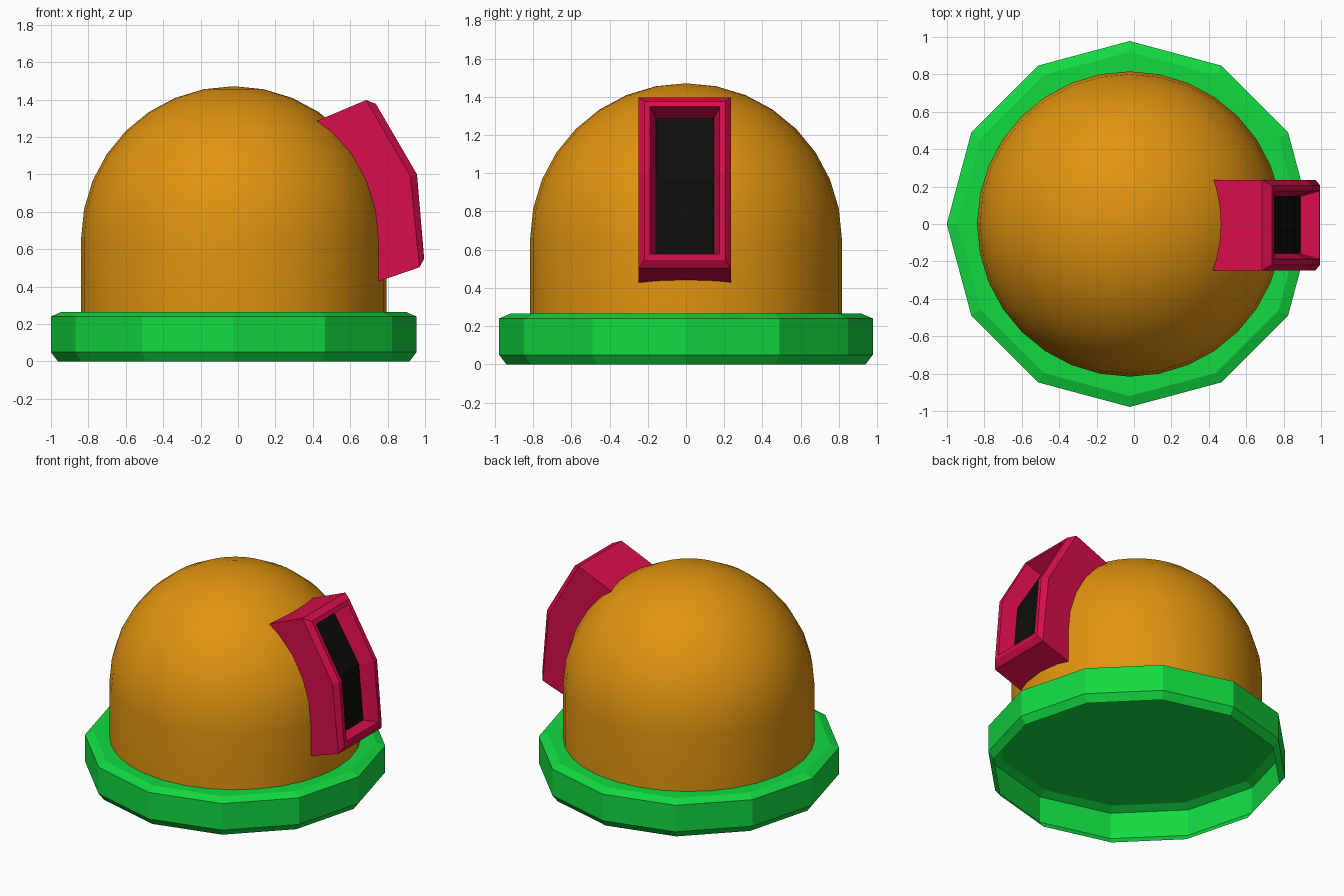
import bpy, bmesh, math

if "Cube" in bpy.data.objects:
    bpy.data.objects.remove(bpy.data.objects["Cube"])

CX = -0.023  # axis of the round body


def material(name, rgb):
    m = bpy.data.materials.new(name)
    m.diffuse_color = (*rgb, 1)
    m.use_nodes = True
    m.node_tree.nodes["Principled BSDF"].inputs["Base Color"].default_value = m.diffuse_color
    return m


green = material("green", (0.006, 0.70, 0.052))
orange = material("orange", (0.75, 0.295, 0.005))
red = material("red", (0.68, 0.004, 0.068))
black = material("black", (0.004, 0.004, 0.004))


def loft(name, rings, mats, caps=(), smooth=False):
    """Join equal-length counterclockwise rings; caps index the last ring."""
    bm = bmesh.new()
    loops = [[bm.verts.new(p) for p in ring] for ring in rings]
    n = len(loops[0])
    for a, b in zip(loops, loops[1:]):
        for i in range(n):
            j = (i + 1) % n
            bm.faces.new((a[i], a[j], b[j], b[i]))
    for cap in caps:
        f = bm.faces.new([loops[-1][i] for i in cap])
        f.material_index = len(mats) - 1
    bmesh.ops.remove_doubles(bm, verts=bm.verts[:], dist=1e-5)
    for f in bm.faces:
        f.smooth = smooth
    me = bpy.data.meshes.new(name)
    bm.to_mesh(me)
    bm.free()
    for m in mats:
        me.materials.append(m)
    ob = bpy.data.objects.new(name, me)
    bpy.context.collection.objects.link(ob)
    return ob


def circle(r, z, n):
    return [(CX + r * math.cos(2 * math.pi * i / n),
             r * math.sin(2 * math.pi * i / n), z) for i in range(n)]


# Twelve-sided bevelled base, open underneath
base = [(0.94, 0), (0.978, 0.05), (0.978, 0.24), (0.92, 0.265)]
loft("base", [circle(r, z, 12) for r, z in base], [green], [range(12)])

# Smooth dome: short cylinder topped by a hemisphere
R, ZC = 0.816, 0.655
dome = [(R, 0.265)] + [(R * math.cos(t), ZC + R * math.sin(t))
                       for t in (math.pi / 16 * k for k in range(9))]
loft("dome", [circle(r, z, 32) for r, z in dome], [orange], smooth=True)


# Bent window hood: back, outer edge, bevel, opening, recessed pane
def bent(w, pts):
    y0 = -0.006
    return ([(x, y0 - w, z) for x, z in pts]
            + [(x, y0 + w, z) for x, z in reversed(pts)])


hood = [
    bent(0.242, [(0.36, 1.26), (0.60, 0.90), (0.70, 0.41)]),
    bent(0.242, [(0.685, 1.397), (0.922, 0.99), (0.97, 0.503)]),
    bent(0.212, [(0.737, 1.377), (0.957, 1.0), (0.995, 0.547)]),
    bent(0.182, [(0.752, 1.35), (0.956, 0.997), (0.993, 0.577)]),
    bent(0.152, [(0.655, 1.288), (0.855, 0.965), (0.89, 0.572)]),
]
loft("window_hood", hood, [red, black], [(0, 1, 4, 5), (1, 2, 3, 4)])
